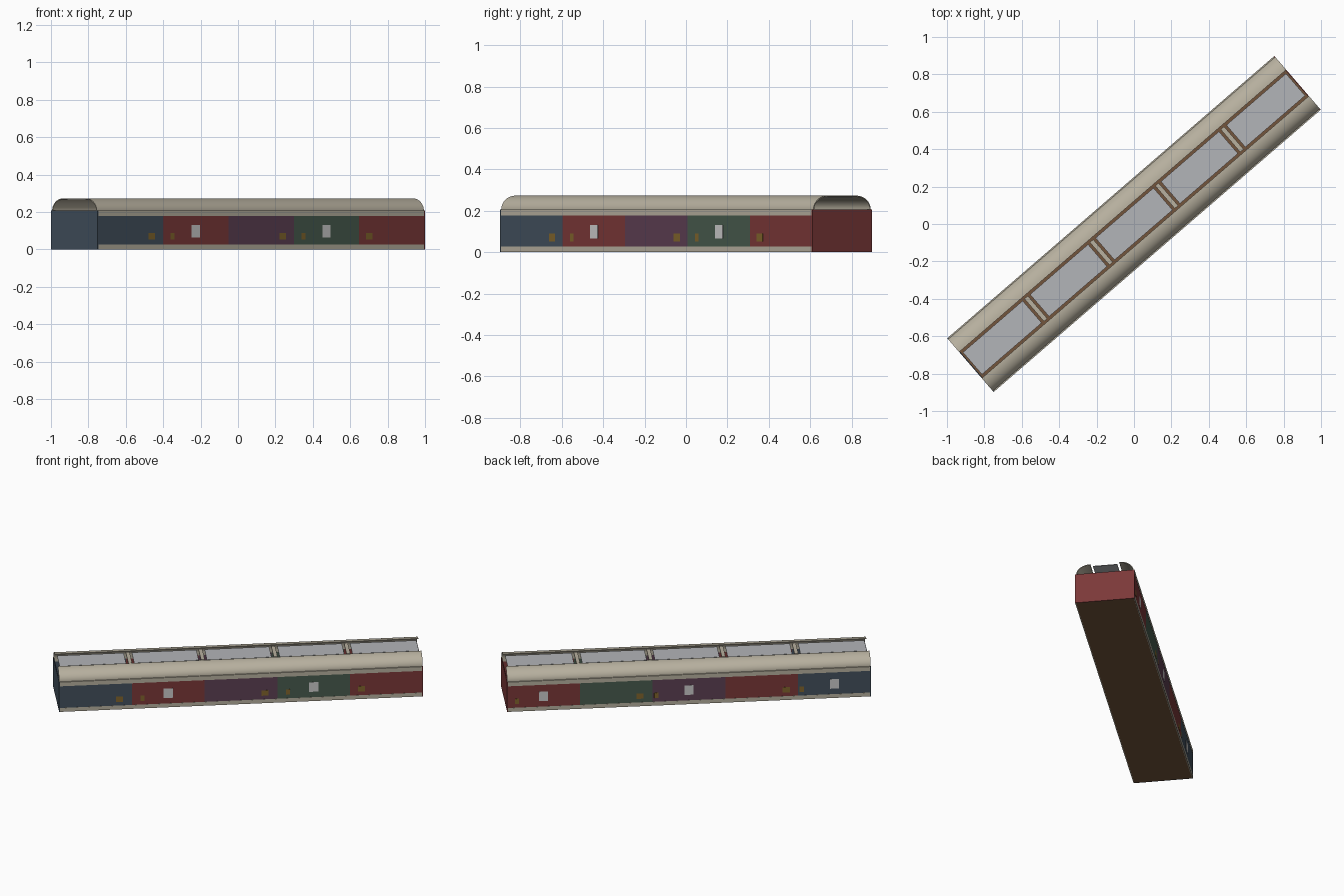
import bpy, bmesh, math
from mathutils import Matrix

if "Cube" in bpy.data.objects:
    bpy.data.objects.remove(bpy.data.objects["Cube"])

L, W = 1.155, 0.19            # half length, half width
ROT = Matrix.Rotation(math.atan2(1.51, 1.75), 4, 'Z')
COLOURS = {
    'blue': (.055, .08, .11), 'red': (.2, .04, .04), 'purple': (.11, .05, .085),
    'green': (.065, .105, .075), 'plaster': (.48, .44, .35), 'brown': (.17, .09, .045),
    'glass': (.45, .46, .48), 'white': (.75, .75, .75), 'ochre': (.22, .13, .025)}
MATS = {}
for key, c in COLOURS.items():
    MATS[key] = bpy.data.materials.new(key)
    MATS[key].diffuse_color = (*c, 1)


def finish(name, bm, mat):
    bmesh.ops.recalc_face_normals(bm, faces=bm.faces)
    me = bpy.data.meshes.new(name)
    bm.to_mesh(me)
    bm.free()
    me.materials.append(MATS[mat])
    ob = bpy.data.objects.new(name, me)
    bpy.context.collection.objects.link(ob)
    ob.matrix_world = ROT
    return ob


def box(name, x, y, z, mat):
    bm = bmesh.new()
    size = [r[1] - r[0] for r in (x, y, z)]
    mid = [(r[1] + r[0]) / 2 for r in (x, y, z)]
    bmesh.ops.create_cube(bm, size=1, matrix=Matrix.Translation(mid) @ Matrix.Diagonal((*size, 1)))
    return finish(name, bm, mat)


def side_box(name, x, y, z, mat, side):
    return box(name, x, sorted((y[0] * side, y[1] * side)), z, mat)


# Floor and coloured end walls
box('floor', (-L + .004, L - .004), (-W + .004, W - .004), (0, .008), 'brown')
box('end_wall_left', (-L, -L + .005), (-W, W), (0, .207), 'blue')
box('end_wall_right', (L - .005, L), (-W, W), (0, .207), 'red')

# Five coloured bays on both long sides, with plinth and eaves bands
bays = ['blue', 'red', 'purple', 'green', 'red']
step = 2 * L / 5
for s in (-1, 1):
    for i, col in enumerate(bays):
        x0 = -L + i * step
        side_box('bay_wall', (x0, x0 + step), (W - .006, W - .001), (.027, .178), col, s)
    side_box('plinth', (-L + .005, L - .005), (W - .006, W), (0, .027), 'plaster', s)
    side_box('eaves_band', (-L + .005, L - .005), (W - .008, W), (.178, .207), 'plaster', s)

# Windows and hatches: fraction along the wall, from the left end
openings = {
    -1: {'white': (.3, .7), 'wide': (.166, .566, .831), 'narrow': (.229, .629)},
    1: {'white': (.1, .5, .9), 'wide': (.233, .635), 'narrow': (.19, .59, .9725)}}
kinds = {'white': (.029, .065, .131, 'white'), 'wide': (.023, .052, .089, 'ochre'),
         'narrow': (.013, .052, .089, 'ochre')}
for s, groups in openings.items():
    for kind, fractions in groups.items():
        h, z0, z1, mat = kinds[kind]
        for f in fractions:
            x = -L + 2 * L * f
            side_box(kind + '_window', (x - h, x + h), (W - .003, W), (z0, z1), mat, s)


# Curved roof shells, open at both ends
def cove(side, n=14, t=.005):
    y0, a, b = .0925, W - .0925 - .007, .067
    outer, inner = [], []
    for i in range(n + 1):
        q = math.pi / 2 * i / n
        outer.append((y0 + a * math.cos(q), .206 + b * math.sin(q)))
        inner.append((y0 + (a - t) * math.cos(q), .206 + (b - t) * math.sin(q)))
    pts = outer + inner[::-1]
    bm = bmesh.new()
    rings = [[bm.verts.new((x, y * side, z)) for y, z in pts] for x in (-L, L)]
    m = len(pts)
    for i in range(m):
        j = (i + 1) % m
        bm.faces.new((rings[0][i], rings[0][j], rings[1][j], rings[1][i]))
    for r in rings:
        for i in range(n):
            bm.faces.new((r[i], r[i + 1], r[m - 2 - i], r[m - 1 - i]))
    ob = finish('roof_cove', bm, 'plaster')
    for p in ob.data.polygons:
        p.use_smooth = True
    bpy.context.view_layer.objects.active = ob
    ob.select_set(True)
    bpy.ops.object.shade_smooth_by_angle(angle=math.radians(35))
    ob.select_set(False)


for s in (-1, 1):
    cove(s)

# Skylight panels with open slots around them, and cross bars between bays
for i in range(5):
    x0 = -L + i * step
    a = .014 if i == 0 else .026
    b = .014 if i == 4 else .026
    box('skylight_panel', (x0 + a, x0 + step - b), (-.078, .078), (.263, .267), 'glass')
    if i:
        box('roof_cross_bar', (x0 - .012, x0 + .012), (-.08, .08), (.262, .27), 'plaster')

for m in bpy.data.materials:
    if m.users and not m.is_grease_pencil:
        m.use_nodes = True
        m.node_tree.nodes["Principled BSDF"].inputs["Base Color"].default_value = m.diffuse_color
